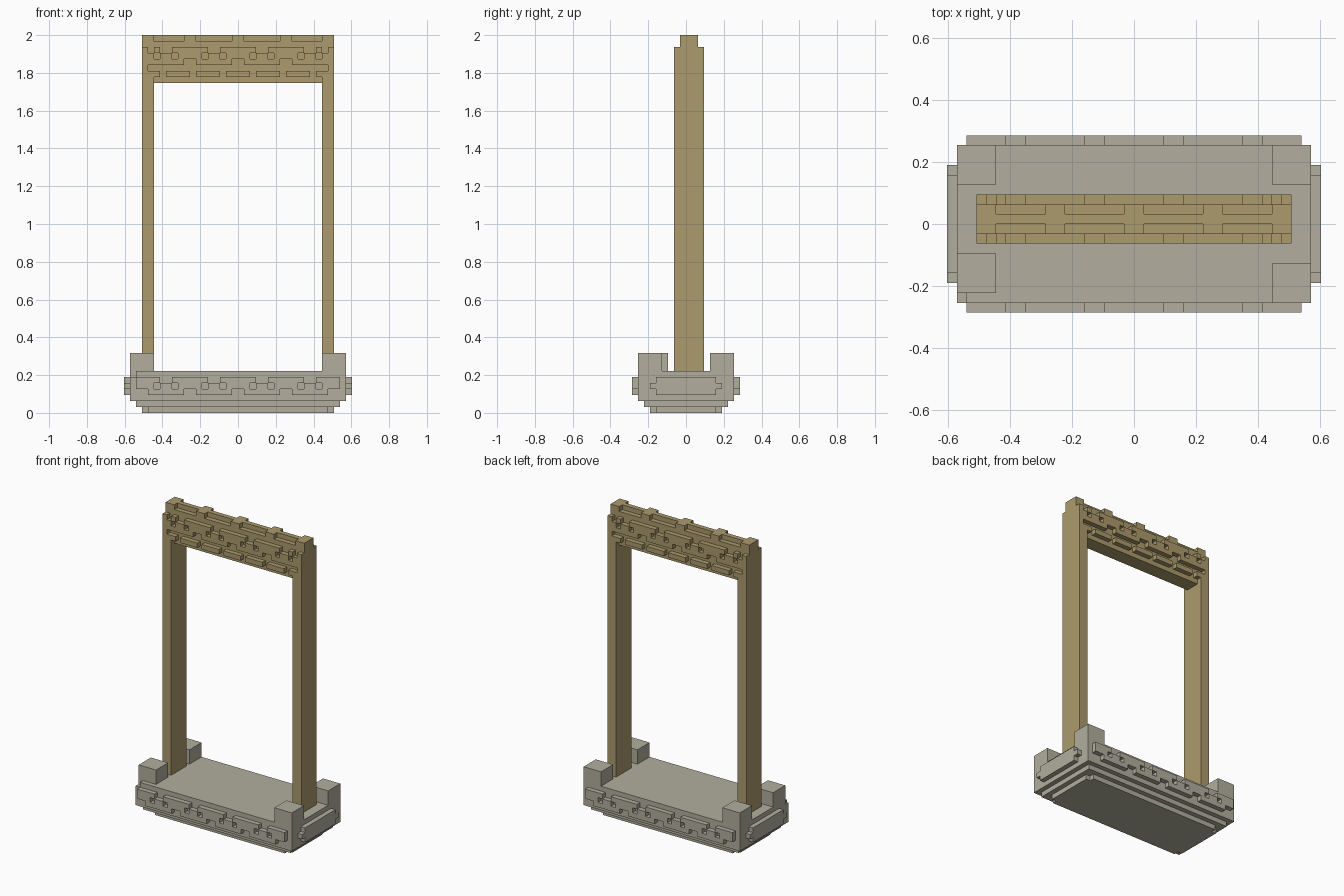
import bpy, bmesh

if "Cube" in bpy.data.objects:
    bpy.data.objects.remove(bpy.data.objects["Cube"])

U = 2 / 63  # block size: the model is 63 blocks tall


def material(name, rgb):
    m = bpy.data.materials.new(name)
    m.diffuse_color = (*rgb, 1)
    m.use_nodes = True
    m.node_tree.nodes["Principled BSDF"].inputs["Base Color"].default_value = m.diffuse_color
    return m


STONE = material("grey stone", (0.445, 0.429, 0.342))
GOLD = material("dull gold", (0.413, 0.328, 0.150))


def box(x0, x1, y0, y1, z0, z1):
    """Set of unit blocks filling a box."""
    return {(x, y, z) for x in range(x0, x1) for y in range(y0, y1) for z in range(z0, z1)}


CORNERS = {0: ((0, 0), (1, 0), (1, 1), (0, 1))}


def build(name, cells, mat):
    """Skin the outside of a set of blocks and merge the flat areas."""
    bm = bmesh.new()
    verts = {}

    def vert(p):
        if p not in verts:
            verts[p] = bm.verts.new([c * U for c in p])
        return verts[p]

    for c in cells:
        for axis in range(3):
            for side in (0, 1):
                n = list(c)
                n[axis] += 2 * side - 1
                if tuple(n) in cells:
                    continue
                a, b = (axis + 1) % 3, (axis + 2) % 3
                quad = []
                for da, db in CORNERS[0]:
                    p = list(c)
                    p[axis] += side
                    p[a] += da
                    p[b] += db
                    quad.append(vert(tuple(p)))
                bm.faces.new(quad if side else quad[::-1])
    bmesh.ops.dissolve_limit(bm, angle_limit=0.01, verts=bm.verts[:], edges=bm.edges[:])
    bmesh.ops.triangulate(bm, faces=[f for f in bm.faces if len(f.verts) > 4])
    me = bpy.data.meshes.new(name)
    bm.to_mesh(me)
    bm.free()
    me.materials.append(mat)
    ob = bpy.data.objects.new(name, me)
    bpy.context.collection.objects.link(ob)
    return ob


def wave(y, z, end):
    """Interlaced frieze, three rows high, repeating every 8 blocks."""
    out = set()
    for c in range(-16, 17, 8):
        out |= box(c - 3, c + 3, y, y + 1, z + 2, z + 3)       # upper bars
        out |= box(c - 2, c + 2, y, y + 1, z + 1, z + 2)
    for c in range(-12, 13, 8):
        out |= box(c - 1, c + 1, y, y + 1, z + 1, z + 2)
        out |= box(c - 3, c + 3, y, y + 1, z, z + 1)           # lower bars
    return {c for c in out if -end <= c[0] < end}


# Stepped plinth with notched corners
plinth = box(-15, 15, -6, 6, 0, 1) | box(-16, 16, -5, 5, 0, 1)
plinth |= box(-17, 17, -7, 7, 1, 2) | box(-18, 18, -8, 8, 2, 7)
plinth -= box(-18, -17, -8, -7, 6, 7)
# Friezes on the long sides, plain panels on the ends
for y in (-9, 8):
    plinth |= wave(y, 3, 17)
for x in (-19, 18):
    plinth |= box(x, x + 1, -5, 5, 3, 6) | box(x, x + 1, -6, 6, 4, 5)
# Corner blocks (front left one is set back)
for x, y in ((-18, -7), (14, -8), (-18, 4), (14, 4)):
    plinth |= box(x, x + 4, y, y + 4, 7, 10)
build("plinth", plinth, STONE)

# Gate frame: two posts
frame = set()
for x in (-16, 14):
    frame |= box(x, x + 2, -2, 3, 7, 61)
# Lintel core and its toothed ridge
frame |= box(-16, 16, -1, 2, 55, 62) | box(-16, 16, 0, 1, 62, 63)
for x0, x1 in ((-16, -14), (-9, -7), (-1, 1), (7, 9), (14, 16)):
    frame |= box(x0, x1, -1, 2, 62, 63)
# Lintel ornament, front and back
for y in (-2, 2):
    for x in (-15, 14):
        frame -= box(x, x + 1, y, y + 1, 57, 58) | box(x, x + 1, y, y + 1, 60, 61)
    frame |= wave(y, 58, 14)
    for x in range(-12, 12, 5):
        frame |= box(x, x + 4, y, y + 1, 56, 57)
    for x in (-14, 13):
        frame |= box(x, x + 1, y, y + 1, 56, 57)
build("gate_frame", frame, GOLD)
